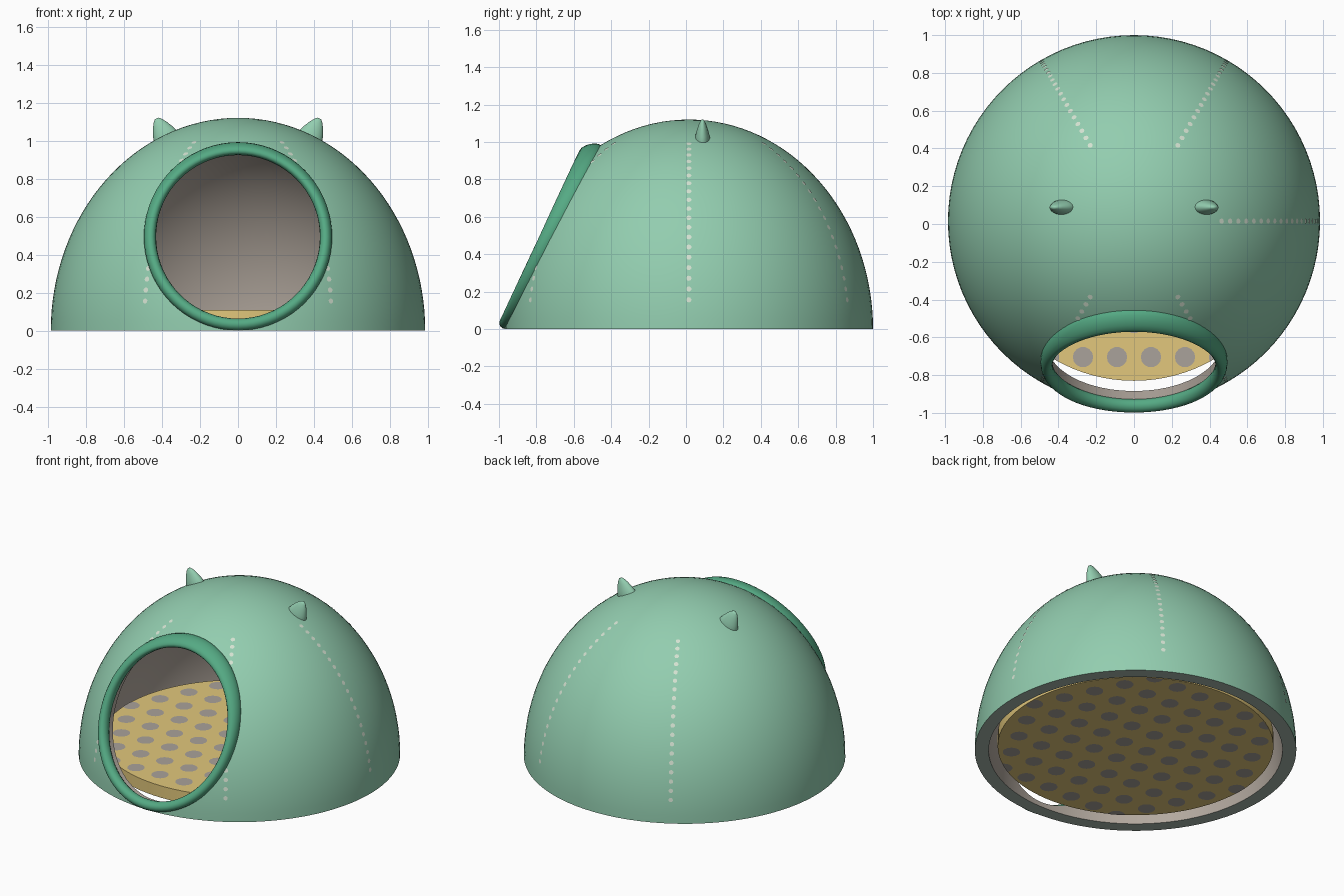
import bpy, bmesh, math
from mathutils import Vector, Matrix

if "Cube" in bpy.data.objects:
    bpy.data.objects.remove(bpy.data.objects["Cube"])

CY = 0.015                      # dome centre in y
A, B, WALL = 0.985, 1.12, 0.085  # dome radius, height, wall thickness


def material(name, rgb):
    m = bpy.data.materials.new(name)
    m.diffuse_color = (*rgb, 1)
    m.use_nodes = True
    m.node_tree.nodes["Principled BSDF"].inputs["Base Color"].default_value = m.diffuse_color
    return m


GREEN = material("mint green", (0.29, 0.61, 0.43))
TRIM = material("deep green", (0.09, 0.40, 0.23))
GREY = material("warm grey", (0.45, 0.395, 0.345))
SPOTS = material("spot grey", (0.40, 0.365, 0.325))
RIM = material("grey green", (0.38, 0.47, 0.41))
TAN = material("tan", (0.76, 0.575, 0.20))
PALE = material("pale stitch", (0.66, 0.76, 0.64))


def finish(bm, name, mats, angle=40, recalc=True):
    if recalc:
        bmesh.ops.recalc_face_normals(bm, faces=bm.faces)
    me = bpy.data.meshes.new(name)
    bm.to_mesh(me)
    bm.free()
    for m in mats:
        me.materials.append(m)
    me.shade_smooth()
    me.set_sharp_from_angle(angle=math.radians(angle))
    ob = bpy.data.objects.new(name, me)
    bpy.context.collection.objects.link(ob)
    return ob


# Dome shell: half-ellipse outside and inside, spun around z
N, RINGS = 96, 32
bm = bmesh.new()


def half_ellipse(a, b):
    rows = []
    for i in range(RINGS):
        t = math.pi / 2 * i / RINGS
        rows.append([bm.verts.new((a * math.cos(t) * math.cos(2 * math.pi * k / N),
                                   CY + a * math.cos(t) * math.sin(2 * math.pi * k / N),
                                   b * math.sin(t))) for k in range(N)])
    return rows, bm.verts.new((0, CY, b))


def skin(rows, pole, index):
    for k in range(N):
        n = (k + 1) % N
        for lo, hi in zip(rows, rows[1:]):
            bm.faces.new((lo[k], lo[n], hi[n], hi[k])).material_index = index
        bm.faces.new((rows[-1][k], rows[-1][n], pole)).material_index = index


outer, top = half_ellipse(A, B)
inner, inner_top = half_ellipse(A - WALL, B - WALL)
skin(outer, top, 0)
skin(inner, inner_top, 1)
for k in range(N):
    n = (k + 1) % N
    bm.faces.new((outer[0][k], inner[0][k], inner[0][n], outer[0][n])).material_index = 2
dome = finish(bm, "dome_shell", [GREEN, GREY, RIM])

# Round doorway cut straight through the front wall, with grey cut edges
RC, RR, TUBE = 0.495, 0.463, 0.032
bm = bmesh.new()
bmesh.ops.create_cone(bm, cap_ends=True, segments=72, radius1=RR, radius2=RR, depth=1.2,
                      matrix=Matrix.Translation((0, -0.75, RC)) @ Matrix.Rotation(math.pi / 2, 4, 'X'))
for f in bm.faces:
    f.material_index = 1
cutter = finish(bm, "doorway_cutter", [GREEN, GREY])
cutter.hide_render = True
mod = dome.modifiers.new("doorway", 'BOOLEAN')
mod.operation, mod.solver, mod.object = 'DIFFERENCE', 'EXACT', cutter
bpy.context.view_layer.update()
cut = bpy.data.meshes.new_from_object(dome.evaluated_get(bpy.context.evaluated_depsgraph_get()))
dome.modifiers.clear()
dome.data = cut
bpy.data.objects.remove(cutter)
cut.shade_smooth()
cut.set_sharp_from_angle(angle=math.radians(40))

# Padded doorway trim: sloping ring, deeper and tipped towards the top
bm = bmesh.new()
M, T = 72, 14
grid = []
for i in range(M):
    u = 2 * math.pi * i / M
    h = (math.sin(u) + 1) / 2
    yc, depth = -0.963 + 0.453 * h, 0.036 + 0.026 * h
    row = []
    for j in range(T):
        v = 2 * math.pi * j / T
        r = RR + TUBE * math.cos(v) + 0.012 * h * h * math.sin(v)
        row.append(bm.verts.new((r * math.cos(u), yc + depth * math.sin(v), RC + r * math.sin(u))))
    grid.append(row)
for i in range(M):
    for j in range(T):
        a, b = grid[i], grid[(i + 1) % M]
        bm.faces.new((a[j], a[(j + 1) % T], b[(j + 1) % T], b[j]))
finish(bm, "doorway_trim", [TRIM], 80)

# Floor cushion
CR, Z0, Z1 = 0.845, 0.03, 0.11
bm = bmesh.new()
bmesh.ops.create_cone(bm, cap_ends=True, segments=96, radius1=CR, radius2=CR, depth=Z1 - Z0,
                      matrix=Matrix.Translation((0, CY, (Z0 + Z1) / 2)))
finish(bm, "cushion", [TAN])

# Cushion spots: staggered thin plates on both faces, trimmed at the edge
bm = bmesh.new()
STEP, SPOT = 0.18, 0.054
for r in range(-5, 6):
    for c in range(-6, 6):
        centre = Vector(((c + (0.5 if r % 2 == 0 else 0)) * STEP, r * STEP))
        if centre.length > CR + 0.01:
            continue
        for z, up in ((Z1 + 0.003, 1), (Z0 - 0.003, -1)):
            ring = []
            for k in range(14):
                t = up * 2 * math.pi * k / 14
                p = centre + SPOT * Vector((math.cos(t), math.sin(t)))
                if p.length > CR - 0.002:
                    p *= (CR - 0.002) / p.length
                ring.append(bm.verts.new((p.x, p.y + CY, z)))
            bm.faces.new(ring)
finish(bm, "cushion_spots", [SPOTS], recalc=False)

# Stitch lines: small flush plates running up the dome seams
bm = bmesh.new()
for deg in (-120, -60, 0, 60, 120):
    az = math.radians(deg)
    for i in range(19):
        t = math.radians(8 + 3 * i)
        r, z = A * math.cos(t), B * math.sin(t)
        p = Vector((r * math.cos(az), CY + r * math.sin(az), z))
        if math.hypot(p.x, p.z - RC) < RR + TUBE and p.y < 0:
            continue
        n = Vector((p.x / A**2, (p.y - CY) / A**2, z / B**2)).normalized()
        mat = (Matrix.Translation(p + n * 0.0025)
               @ n.to_track_quat('Z', 'Y').to_matrix().to_4x4())
        bmesh.ops.create_circle(bm, cap_ends=True, segments=10, radius=0.014, matrix=mat)
for f in bm.faces:
    f.normal_update()
    if f.normal.dot(f.calc_center_median()) < 0:
        f.normal_flip()
finish(bm, "seam_stitches", [PALE], 80, recalc=False)

# Ears: flattened cones leaning outwards, with rounded tips
for side, label in ((-1, "left_ear"), (1, "right_ear")):
    bm = bmesh.new()
    profile = ((1.0, -0.03), (1.0, 0.0), (0.82, 0.035), (0.56, 0.073), (0.3, 0.1), (0.14, 0.11))
    mat = (Matrix.Translation((side * 0.38, 0.088, 1.018))
           @ Matrix.Rotation(side * math.radians(26), 4, 'Y'))
    rows = [[bm.verts.new(mat @ Vector((0.07 * s * math.cos(t), 0.041 * s * math.sin(t), z)))
             for t in (2 * math.pi * k / 24 for k in range(24))] for s, z in profile]
    for lo, hi in zip(rows, rows[1:]):
        for k in range(24):
            n = (k + 1) % 24
            bm.faces.new((lo[k], lo[n], hi[n], hi[k]))
    bm.faces.new(rows[0])
    bm.faces.new(rows[-1])
    finish(bm, label, [GREEN], 60)
